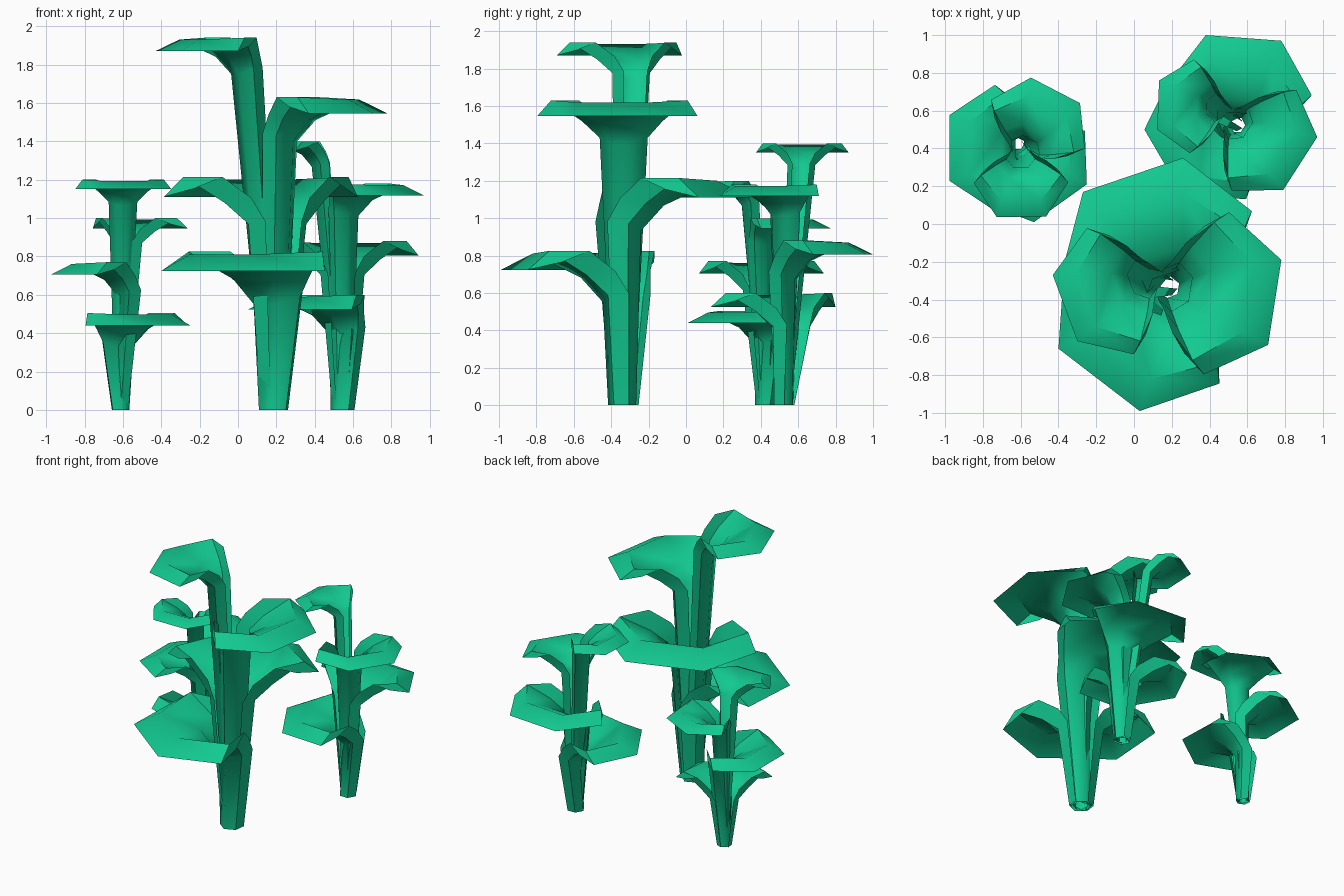
import bpy
import math
from mathutils import Vector

if "Cube" in bpy.data.objects:
    bpy.data.objects.remove(bpy.data.objects["Cube"])

green = bpy.data.materials.new("leaf_green")
green.diffuse_color = (0.006, 0.59, 0.28, 1)
green.use_nodes = True
green.node_tree.nodes["Principled BSDF"].inputs["Base Color"].default_value = green.diffuse_color

# Half of a unit leaf: three columns (open edge, side, tip corner), each running
# stem top -> flare -> rim -> drooping edge as (outward, sideways, height from rim)
EDGE = [(-0.04, 0.08, -0.19), (0.0, 0.13, -0.09), (0.06, 0.24, 0.0), (0.14, 0.34, -0.05)]
SIDE = [(0.04, 0.13, -0.20), (0.09, 0.22, -0.11), (0.19, 0.37, 0.0), (0.26, 0.435, -0.085)]
TIP = [(0.12, 0.065, -0.23), (0.21, 0.11, -0.12), (0.43, 0.18, -0.012), (0.573, 0.228, -0.085)]
COLUMNS = [(EDGE, -1, -150), (SIDE, -1, -90), (TIP, -1, -30),
           (TIP, 1, 30), (SIDE, 1, 90), (EDGE, 1, 150)]


def leaf(name, base, radius, p, q, rim):
    """Curled sheath rising from the ground and flaring into a blade;
    p and q are the plan positions of the blade's two tip corners."""
    p, q, base = Vector(p), Vector(q), Vector(base)
    mid, across = (p + q) / 2, q - p
    scale = across.length / 0.456
    out = Vector((across.y, -across.x)).normalized()
    if out.dot(mid - base) < 0:
        out = -out
    side = Vector((-out.y, out.x))
    origin = mid - out * 0.573 * scale

    verts = []
    for col, sign, ang in COLUMNS:
        a = math.radians(ang)
        foot = base + (out * math.cos(a) + side * math.sin(a)) * radius
        verts.append((foot.x, foot.y, 0))
        for u, v, z in col:
            pt = origin + (out * u + side * v * sign) * scale
            verts.append((pt.x, pt.y, rim + z * scale))
    n = 5
    faces = [(j * n + i, j * n + i + 1, (j + 1) * n + i + 1, (j + 1) * n + i)
             for j in range(len(COLUMNS) - 1) for i in range(n - 1)]

    mesh = bpy.data.meshes.new(name)
    mesh.from_pydata(verts, [], faces)
    mesh.materials.append(green)
    obj = bpy.data.objects.new(name, mesh)
    bpy.context.collection.objects.link(obj)
    bpy.context.view_layer.objects.active = obj
    obj.select_set(True)
    bpy.ops.object.shade_smooth_by_angle(angle=math.radians(65))
    obj.select_set(False)


# Each plant: base centre, sheath radius, leaves from the top down (corner, corner, rim height)
PLANTS = {
    "tall_plant": ((0.185, -0.335), 0.082, [
        ((-0.43, -0.27), (-0.30, -0.62), 1.94),
        ((0.78, -0.19), (0.71, -0.64), 1.63),
        ((-0.27, 0.17), (0.26, 0.35), 1.215),
        ((-0.40, -0.66), (0.03, -0.99), 0.825)]),
    "right_plant": ((0.545, 0.525), 0.062, [
        ((0.133, 0.76), (0.122, 0.50), 1.40),
        ((0.97, 0.46), (0.79, 0.18), 1.18),
        ((0.38, 1.0), (0.78, 0.97), 0.88),
        ((0.055, 0.50), (0.26, 0.15), 0.60)]),
    "left_plant": ((-0.612, 0.42), 0.05, [
        ((-0.727, 0.037), (-0.465, 0.04), 1.20),
        ((-0.546, 0.775), (-0.286, 0.64), 1.0),
        ((-0.976, 0.578), (-0.976, 0.228), 0.77),
        ((-0.25, 0.21), (-0.53, 0.01), 0.505)]),
}

for plant, (base, radius, leaves) in PLANTS.items():
    for k, (p, q, rim) in enumerate(leaves):
        # inner sheaths (taller leaves) are wrapped more tightly
        leaf(f"{plant}_leaf_{k + 1}", base, radius * (0.55 + 0.15 * k), p, q, rim)
